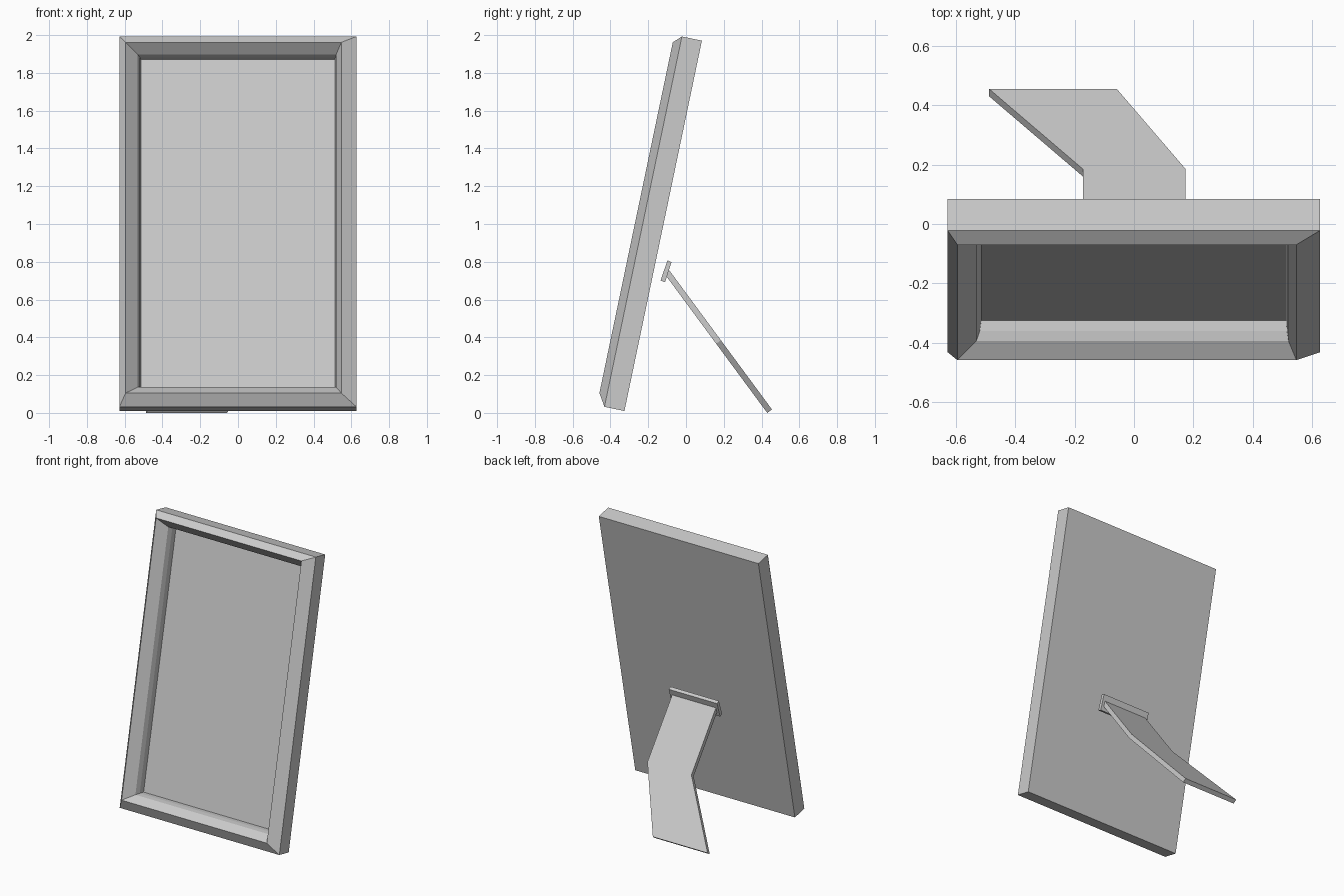
import bpy
import bmesh
from mathutils import Vector

cube = bpy.data.objects.get("Cube")
if cube:
    bpy.data.objects.remove(cube, do_unlink=True)

grey = bpy.data.materials.new("plain grey")
grey.use_nodes = True
COLOUR = (0.6, 0.6, 0.6, 1)
grey.diffuse_color = COLOUR
grey.node_tree.nodes["Principled BSDF"].inputs["Base Color"].default_value = COLOUR

# Leaning frame axes: origin on the lower back edge
ORIGIN = Vector((0, -0.326, 0.01))
UP = Vector((0, 0.41, 1.96)).normalized()
FRONT = Vector((0, -UP.z, UP.y))


def lean(x, up, depth):
    return ORIGIN + Vector((x, 0, 0)) + UP * up + FRONT * depth


def rect(left, right, low, high, depth):
    return [lean(x, a, depth) for x, a in
            ((left, low), (right, low), (right, high), (left, high))]


def loft(name, rings):
    """Solid through successive closed rings, capped at both ends."""
    bm = bmesh.new()
    loops = [[bm.verts.new(p) for p in ring] for ring in rings]
    n = len(loops[0])
    for a, b in zip(loops, loops[1:]):
        for i in range(n):
            j = (i + 1) % n
            bm.faces.new((a[i], a[j], b[j], b[i]))
    bm.faces.new(loops[0][::-1])
    bm.faces.new(loops[-1])
    bmesh.ops.recalc_face_normals(bm, faces=bm.faces)
    mesh = bpy.data.meshes.new(name)
    bm.to_mesh(mesh)
    bm.free()
    mesh.materials.append(grey)
    obj = bpy.data.objects.new(name, mesh)
    bpy.context.collection.objects.link(obj)
    return obj


# Moulded frame: square sides, off-centre ridge, hollow curve down to the panel
outer = (-0.628, 0.627, 0, 2.003)
ridge = (-0.595, 0.547, 0.066, 1.963)
inner = (-0.514, 0.513, 0.121, 1.896)
rings = [rect(*outer, 0), rect(*outer, 0.108)]
for t, depth in ((0, 0.149), (0.79, 0.092), (0.93, 0.06), (1, 0.022)):
    rings.append(rect(*[r + (i - r) * t for r, i in zip(ridge, inner)], depth))
loft("frame", rings)

# Picture panel
loft("picture_panel", [rect(*inner, 0.018), rect(*inner, 0.025)])

# Hinge plate, standing slightly off the back
hinge = [(-0.098, 0.808), (-0.077, 0.797), (-0.111, 0.692), (-0.135, 0.7)]
loft("hinge_plate", [[Vector((x, y, z)) for y, z in hinge] for x in (-0.19, 0.19)])

# Bent easel leg, a flat outline on a sloping plane
outline = [(-0.172, -0.09), (0.172, -0.09), (0.174, 0.185),
           (-0.058, 0.455), (-0.488, 0.455), (-0.172, 0.185)]
top = [Vector((x, y, 0.75 - 1.355 * (y + 0.085))) for x, y in outline]
thickness = Vector((0, -0.025, -0.0183))
loft("easel_leg", [top, [p + thickness for p in top]])
